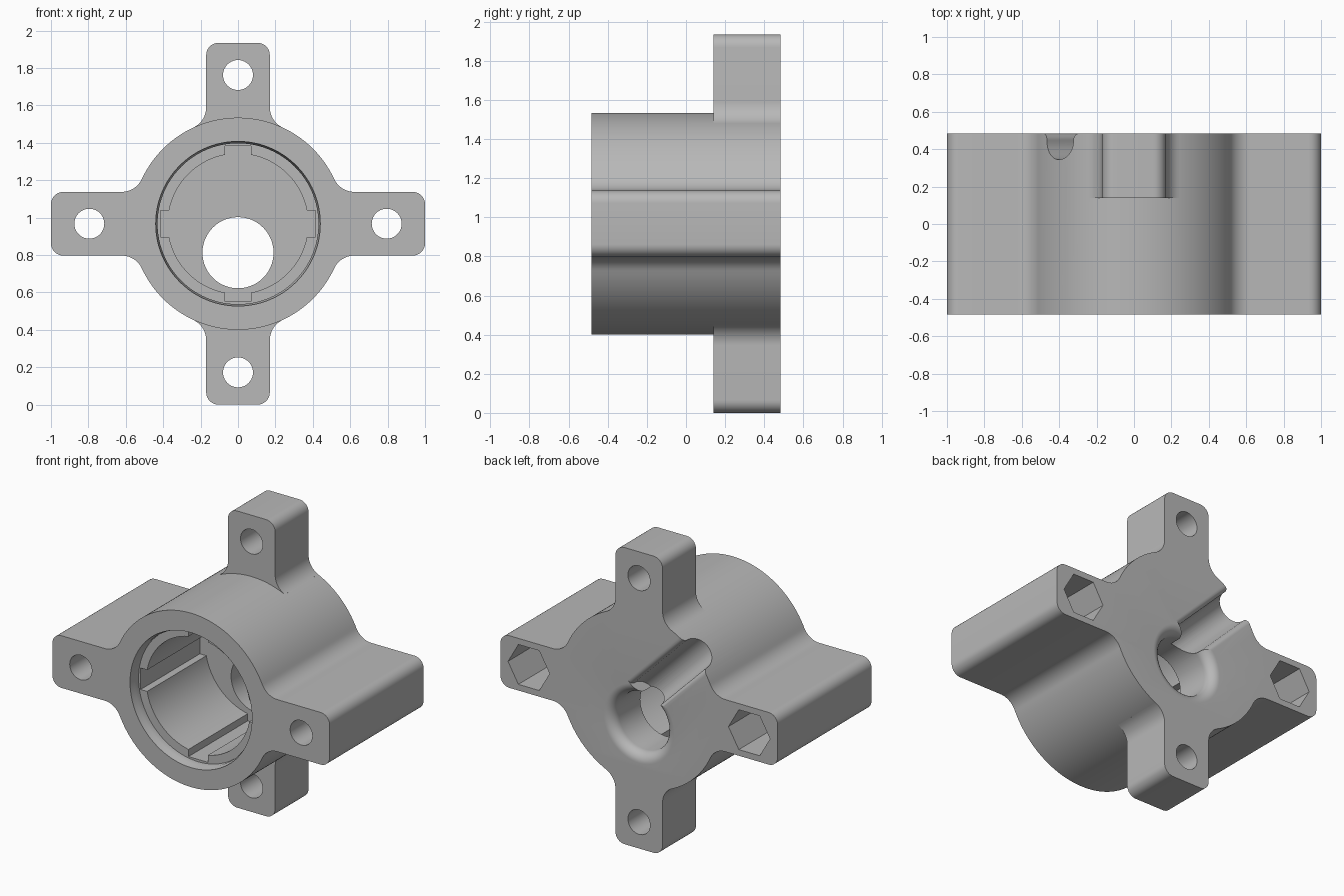
import bpy, bmesh
from math import sin, cos, asin, pi, sqrt, radians
from mathutils import Matrix, Vector

CZ = 0.967            # height of the main axis
FRONT, BACK = -0.484, 0.484
R, HALF, FIL, CORNER = 0.567, 0.17, 0.12, 0.065
HOLE = 0.795          # bolt hole distance from the axis

old = bpy.data.objects.get("Cube")
if old:
    bpy.data.objects.remove(old, do_unlink=True)

grey = bpy.data.materials.new("plain grey")
grey.use_nodes = True
colour = (0.48, 0.48, 0.48, 1)
grey.diffuse_color = colour
grey.node_tree.nodes["Principled BSDF"].inputs["Base Color"].default_value = colour


def finish(name, bm):
    bmesh.ops.recalc_face_normals(bm, faces=bm.faces)
    mesh = bpy.data.meshes.new(name)
    bm.to_mesh(mesh)
    bm.free()
    mesh.materials.append(grey)
    ob = bpy.data.objects.new(name, mesh)
    bpy.context.collection.objects.link(ob)
    return ob


def prism(name, pts, y0, y1):
    """Outline in x and z (about the main axis) extruded along y."""
    bm = bmesh.new()
    face = bm.faces.new([bm.verts.new((x, y0, CZ + z)) for x, z in pts])
    ext = bmesh.ops.extrude_face_region(bm, geom=[face])["geom"]
    verts = [v for v in ext if isinstance(v, bmesh.types.BMVert)]
    bmesh.ops.translate(bm, verts=verts, vec=(0, y1 - y0, 0))
    return finish(name, bm)


def lathe(name, profile, x=0, z=0, n=96):
    """Radius and y pairs revolved around a y axis, capped at both ends."""
    bm = bmesh.new()
    rings = [[bm.verts.new((x + r * cos(2 * pi * i / n), y, CZ + z + r * sin(2 * pi * i / n)))
              for i in range(n)] for r, y in profile]
    for a, b in zip(rings, rings[1:]):
        for i in range(n):
            j = (i + 1) % n
            bm.faces.new((a[i], a[j], b[j], b[i]))
    bm.faces.new(rings[0])
    bm.faces.new(rings[-1])
    return finish(name, bm)


def arc(cx, cz, r, a0, a1, n):
    return [(cx + r * cos(a0 + (a1 - a0) * i / n), cz + r * sin(a0 + (a1 - a0) * i / n))
            for i in range(n + 1)]


def turn(pts, a):
    return [(x * cos(a) - z * sin(a), x * sin(a) + z * cos(a)) for x, z in pts]


def combine(target, tool, operation):
    mod = target.modifiers.new("combine", 'BOOLEAN')
    mod.operation, mod.solver, mod.object = operation, 'EXACT', tool
    bpy.context.view_layer.objects.active = target
    bpy.ops.object.modifier_apply(modifier=mod.name)
    bpy.data.objects.remove(tool, do_unlink=True)


# Arm outline pointing along +x, with rounded tip and filleted root
tangent = asin((HALF + FIL) / (R + FIL))
root_x = sqrt((R + FIL) ** 2 - (HALF + FIL) ** 2)
upper = arc(1 - CORNER, HALF - CORNER, CORNER, 0, pi / 2, 8)
upper += arc(root_x, HALF + FIL, FIL, -pi / 2, -pi + tangent, 12)


def arm(tip):
    pts = [(x + (tip - 1 if i < 9 else 0), z) for i, (x, z) in enumerate(upper)]
    return [(x, -z) for x, z in reversed(pts)] + pts


# Round body with full-depth side arms
side = arm(1)
shell = arc(0, 0, R, tangent, pi - tangent, 64)[1:-1]
half = side + shell
body = prism("mount_body", half + turn(half, pi), FRONT, BACK)

# Short upper and lower arms at the back
for a in (pi / 2, -pi / 2):
    pts = arm(CZ)
    pts += [(x * 0.85, z * 0.85) for x, z in (pts[-1], pts[0])]
    combine(body, prism("arm", turn(pts, a), 0.14, BACK), 'UNION')

# Main bore with a shallow rim recess and four key slots
FLOOR = 0.2
combine(body, lathe("bore", [(0.44, -0.6), (0.44, -0.475), (0.43, -0.45), (0.43, -0.41),
                             (0.375, -0.41), (0.375, FLOOR)]), 'DIFFERENCE')
for w, h in ((0.415, 0.07), (0.07, 0.415)):
    box = [(-w, -h), (w, -h), (w, h), (-w, h)]
    combine(body, prism("key_slot", box, -0.43, FLOOR), 'DIFFERENCE')

# Bolt holes, with hexagonal nut pockets behind the side arms
for i in range(4):
    x, z = turn([(HOLE, 0)], i * pi / 2)[0]
    combine(body, lathe("bolt_hole", [(0.08, -0.7), (0.08, 0.7)], x, z, 40), 'DIFFERENCE')
    if i % 2 == 0:
        combine(body, lathe("nut_pocket", [(0.15, -0.1), (0.15, 0.7)], x, z, 6), 'DIFFERENCE')

# Off-centre outlet with a rounded rear lip
LIP = 0.065
flare = [(0.19 + LIP - LIP * cos(a), BACK - LIP + LIP * sin(a))
         for a in [pi / 2 * i / 10 for i in range(11)]]
combine(body, lathe("outlet", [(0.19, 0.0)] + flare + [(0.19 + LIP, 0.6)], 0, -0.155), 'DIFFERENCE')

# Diagonal cable groove: round bottom and flared mouth, swept outwards
GR, GF = 0.1, 0.035
right = [(GR * sin(a), BACK - 0.14 + GR * (1 - cos(a))) for a in [pi / 2 * i / 12 for i in range(13)]]
right += [(GR + GF - GF * cos(a), BACK - GF + GF * sin(a)) for a in [pi / 2 * i / 8 for i in range(9)]]
right.append((GR + GF, 0.6))
section = [(-s, y) for s, y in reversed(right[1:])] + right
along, across = Vector((-1, 0, 1)).normalized(), Vector((1, 0, 1)).normalized()
bm = bmesh.new()
ends = [[bm.verts.new(along * d + across * s + Vector((0, y, CZ))) for s, y in section]
        for d in (0.02, 0.8)]
for i in range(len(section)):
    j = (i + 1) % len(section)
    bm.faces.new((ends[0][i], ends[0][j], ends[1][j], ends[1][i]))
bm.faces.new(ends[0])
bm.faces.new(ends[1])
combine(body, finish("cable_groove", bm), 'DIFFERENCE')

# Smooth curved walls, keep machined edges crisp
bpy.ops.object.select_all(action='DESELECT')
body.select_set(True)
bpy.context.view_layer.objects.active = body
bpy.ops.object.shade_smooth_by_angle(angle=radians(30))
